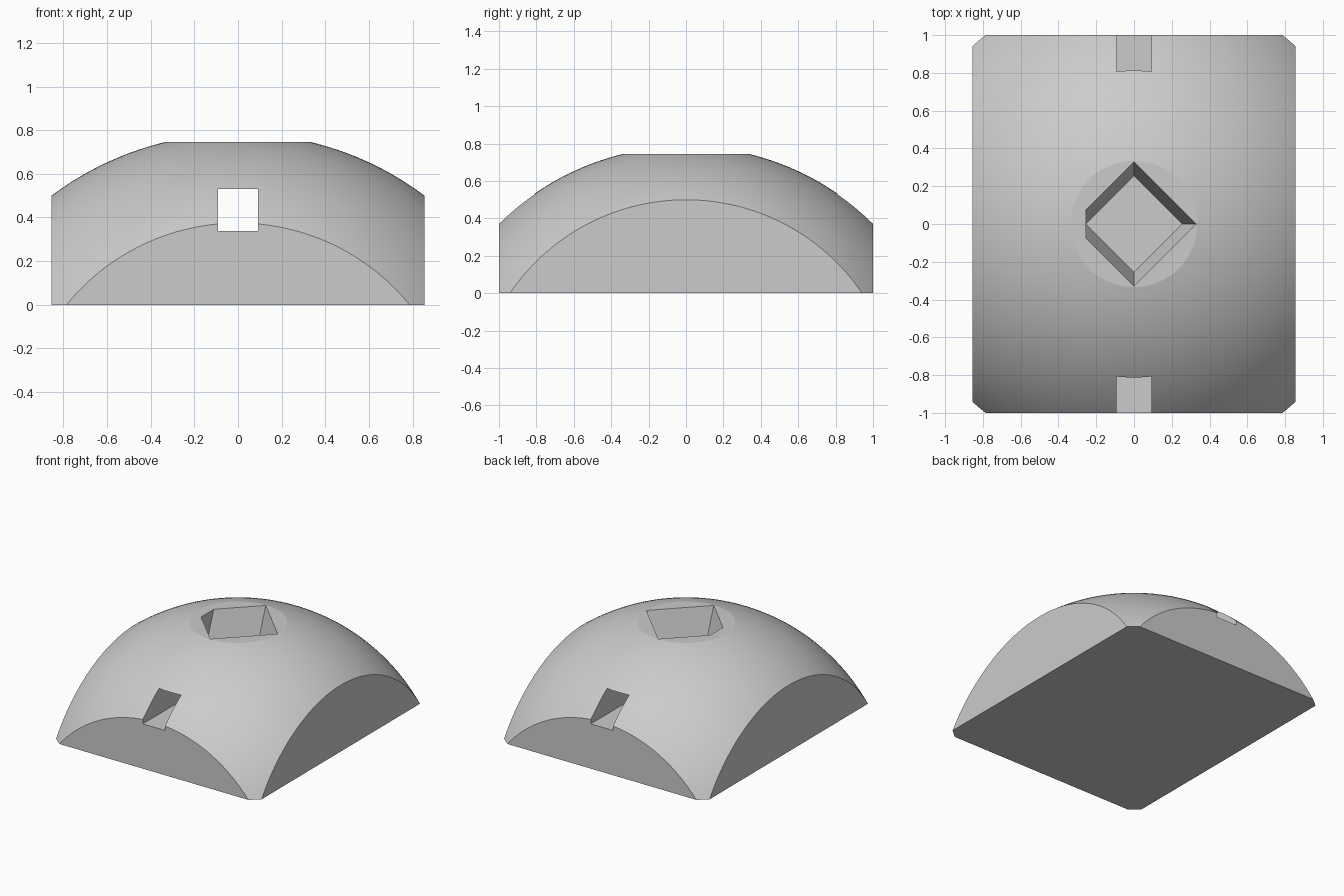
import bpy, bmesh, math

old = bpy.data.objects.get("Cube")
if old:
    bpy.data.objects.remove(old, do_unlink=True)

grey = bpy.data.materials.new("plain_grey")
grey.use_nodes = True
colour = (0.6, 0.6, 0.6, 1)
grey.diffuse_color = colour
grey.node_tree.nodes["Principled BSDF"].inputs["Base Color"].default_value = colour


def add_object(name, bm):
    bmesh.ops.recalc_face_normals(bm, faces=bm.faces)
    mesh = bpy.data.meshes.new(name)
    bm.to_mesh(mesh)
    bm.free()
    mesh.materials.append(grey)
    obj = bpy.data.objects.new(name, mesh)
    bpy.context.collection.objects.link(obj)
    return obj


def add_box(name, half_x, half_y, low, high):
    bm = bmesh.new()
    bmesh.ops.create_cube(bm, size=2)
    for v in bm.verts:
        v.co.x *= half_x
        v.co.y *= half_y
        v.co.z = high if v.co.z > 0 else low
    return add_object(name, bm)


def cut(target, cutter, operation):
    cutter.hide_render = True
    mod = target.modifiers.new(cutter.name, 'BOOLEAN')
    mod.object = cutter
    mod.operation = operation
    mod.solver = 'EXACT'
    bpy.context.view_layer.objects.active = target
    bpy.ops.object.modifier_apply(modifier=mod.name)
    bpy.data.objects.remove(cutter, do_unlink=True)


# Dome: large sphere trimmed to a block with a flat top
bm = bmesh.new()
bmesh.ops.create_uvsphere(bm, u_segments=192, v_segments=96, radius=1.423)
bmesh.ops.translate(bm, verts=bm.verts, vec=(0, 0, -0.638))
dome = add_object("dome_block", bm)
cut(dome, add_box("block_bounds", 0.855, 1, 0, 0.745), 'INTERSECT')

# Square tunnel running front to back
cut(dome, add_box("tunnel", 0.092, 1.2, 0.337, 0.53), 'DIFFERENCE')

# Tapered diamond recess in the top, with one corner cut upright
floor_z, rim_z, r = 0.54, 0.8, 0.255
wide = r + 0.075 * (rim_z - floor_z) / (0.745 - floor_z)
bm = bmesh.new()
for x, y in ((r, 0), (0, r), (-r, 0), (0, -r)):
    bm.verts.new((x, y, floor_z))
for x, y in ((wide, 0), (0, wide), (-r, wide - r), (-r, r - wide), (0, -wide)):
    bm.verts.new((x, y, rim_z))
bmesh.ops.convex_hull(bm, input=bm.verts)
cut(dome, add_object("recess", bm), 'DIFFERENCE')

# Smooth the dome, keep the cut edges crisp
bpy.ops.object.select_all(action='DESELECT')
dome.select_set(True)
bpy.context.view_layer.objects.active = dome
bpy.ops.object.shade_smooth_by_angle(angle=math.radians(10))
